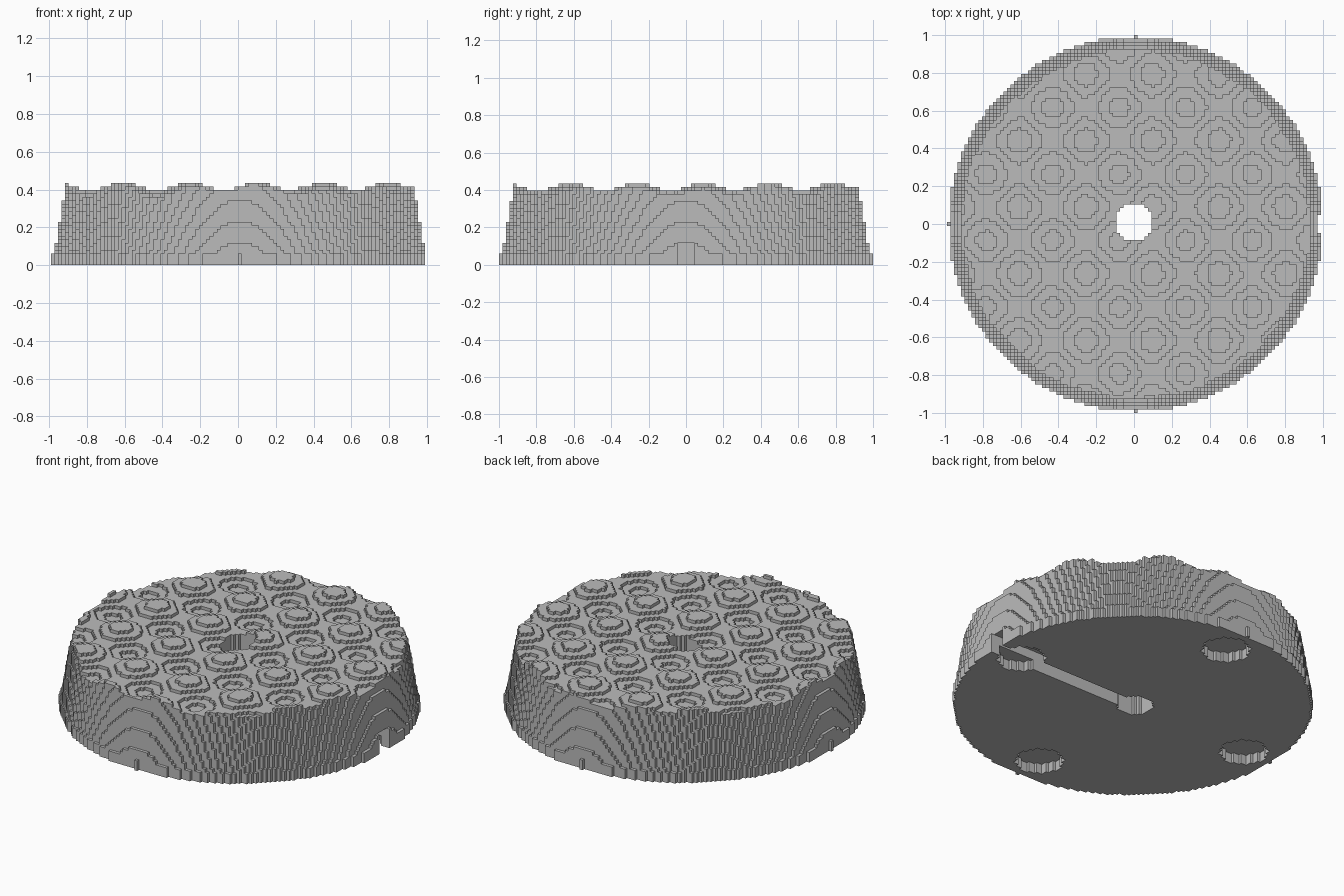
import bpy, bmesh, math

if "Cube" in bpy.data.objects:
    bpy.data.objects.remove(bpy.data.objects["Cube"])

# Grid: cell size, radius in cells, layer heights (the first layer is a little thicker)
R = 53
CELL = 2 / (2 * R + 1)
LAYERS = 23
LEVELS = [0.0] + [0.435 - 0.0187 * (LAYERS - k) for k in range(1, LAYERS + 1)]

# Pockets on the underside, in cells
POCKETS = [(43, 0), (-43, 0), (0, 43), (0, -43)]


def layer_radius(k):
    """Straight foot, then a gently tapering wall."""
    return R if k < 3 else R - 0.05 - k / 6


def top_layers(i, j):
    """Wavy top: stepped bumps and pits."""
    wave = math.sin(i / 3) + math.sin(j / 3)
    return 21 + math.floor(wave + 0.6)


def is_solid(i, j, k):
    if k >= top_layers(i, j) or i * i + j * j > layer_radius(k) ** 2:
        return False
    # centre through hole
    if (i + 0.5) ** 2 + (j - 0.5) ** 2 <= 27:
        return False
    # cable channel from the hole to the right edge
    if k < 6 and i > 0 and abs(j) <= 2:
        return False
    # round pockets
    if k < 3 and any((i - a) ** 2 + (j - b) ** 2 <= 50 for a, b in POCKETS):
        return False
    return True


cells = {(i, j, k)
         for i in range(-R, R + 1)
         for j in range(-R, R + 1)
         for k in range(LAYERS) if is_solid(i, j, k)}

# Each direction with the corners of its face, counter-clockwise from outside
SIDES = {
    (1, 0, 0): ((1, 0, 0), (1, 1, 0), (1, 1, 1), (1, 0, 1)),
    (-1, 0, 0): ((0, 0, 0), (0, 0, 1), (0, 1, 1), (0, 1, 0)),
    (0, 1, 0): ((0, 1, 0), (0, 1, 1), (1, 1, 1), (1, 1, 0)),
    (0, -1, 0): ((0, 0, 0), (1, 0, 0), (1, 0, 1), (0, 0, 1)),
    (0, 0, 1): ((0, 0, 1), (1, 0, 1), (1, 1, 1), (0, 1, 1)),
    (0, 0, -1): ((0, 0, 0), (0, 1, 0), (1, 1, 0), (1, 0, 0)),
}

# Skin the exposed sides of the cells
bm = bmesh.new()
corners = {}


def corner(i, j, k):
    key = (i, j, k)
    if key not in corners:
        corners[key] = bm.verts.new((i * CELL, (j - 0.5) * CELL, LEVELS[k]))
    return corners[key]


for i, j, k in sorted(cells):
    for (di, dj, dk), quad in SIDES.items():
        if (i + di, j + dj, k + dk) not in cells:
            bm.faces.new([corner(i + a, j + b, k + c) for a, b, c in quad])

mesh = bpy.data.meshes.new("stepped_round_base")
bm.to_mesh(mesh)
bm.free()

grey = bpy.data.materials.new("light grey")
grey.diffuse_color = (0.5, 0.5, 0.5, 1)
grey.use_nodes = True
grey.node_tree.nodes["Principled BSDF"].inputs["Base Color"].default_value = grey.diffuse_color
mesh.materials.append(grey)

base = bpy.data.objects.new("stepped_round_base", mesh)
bpy.context.collection.objects.link(base)
